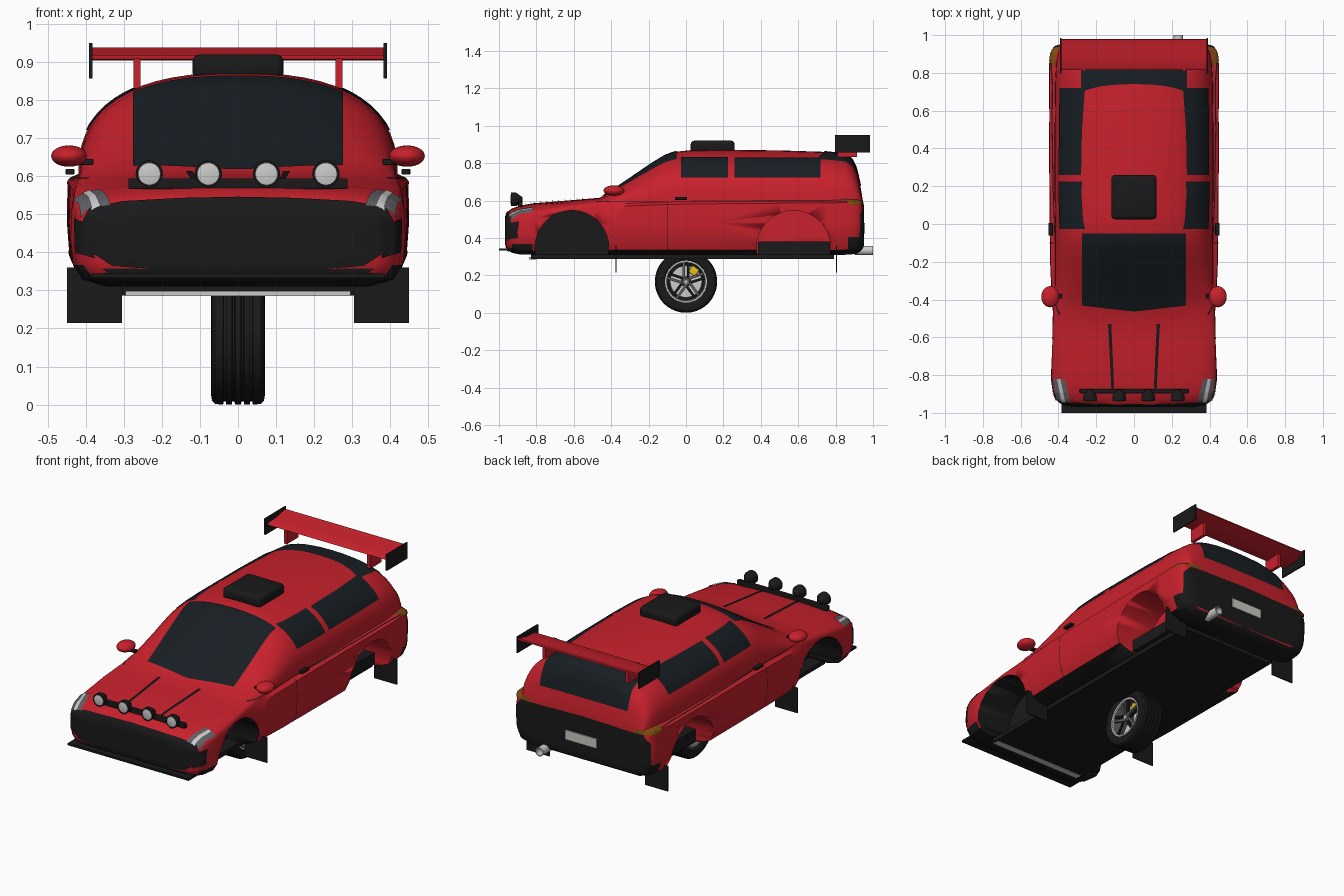
import bpy, bmesh, math
from mathutils import Vector, Matrix
from mathutils.bvhtree import BVHTree

if "Cube" in bpy.data.objects:
    bpy.data.objects.remove(bpy.data.objects["Cube"])


def material(name, r, g, b):
    m = bpy.data.materials.new(name)
    m.diffuse_color = (r, g, b, 1)
    m.use_nodes = True
    m.node_tree.nodes["Principled BSDF"].inputs["Base Color"].default_value = m.diffuse_color
    return m


RED = material("red_paint", .58, .015, .025)
BLACK = material("black_trim", .01, .01, .011)
GLASS = material("dark_glass", .009, .013, .017)
SILVER = material("silver", .55, .55, .56)
STEEL = material("steel", .12, .12, .13)
PALE = material("pale_plate", .6, .6, .55)
YELLOW = material("yellow", .8, .55, .01)
AMBER = material("amber", .2, .07, .005)


def finish(name, bm, *mats, angle=35, recalc=True):
    if recalc:
        bmesh.ops.recalc_face_normals(bm, faces=bm.faces)
    me = bpy.data.meshes.new(name)
    bm.to_mesh(me)
    bm.free()
    ob = bpy.data.objects.new(name, me)
    bpy.context.collection.objects.link(ob)
    for m in mats:
        me.materials.append(m)
    bpy.ops.object.select_all(action='DESELECT')
    ob.select_set(True)
    bpy.context.view_layer.objects.active = ob
    bpy.ops.object.shade_smooth_by_angle(angle=math.radians(angle))
    return ob


def box(name, x, y, z, mat, bevel=0, rot=None):
    bm = bmesh.new()
    lo, hi = Vector((x[0], y[0], z[0])), Vector((x[1], y[1], z[1]))
    bmesh.ops.create_cube(bm, size=1, matrix=Matrix.Translation((lo + hi) / 2) @ Matrix.Diagonal((*(hi - lo), 1)))
    if bevel:
        bmesh.ops.bevel(bm, geom=bm.edges[:], offset=bevel, segments=4, profile=.5, affect='EDGES')
    if rot:
        bm.transform(rot)
    return finish(name, bm, mat)


def lathe(name, profile, mat, centre, axis='X', n=48, closed=False):
    # profile = (position along axis, radius)
    bm = bmesh.new()
    rings = []
    for a, r in profile:
        ring = []
        for i in range(n):
            t = math.tau * i / n
            c, s = r * math.cos(t), r * math.sin(t)
            ring.append(bm.verts.new(Vector((a, c, s) if axis == 'X' else (c, a, s)) + Vector(centre)))
        rings.append(ring)
    pairs = list(zip(rings, rings[1:])) + ([(rings[-1], rings[0])] if closed else [])
    for p, q in pairs:
        for i in range(n):
            bm.faces.new((p[i], p[(i + 1) % n], q[(i + 1) % n], q[i]))
    if not closed:
        bm.faces.new(rings[0])
        bm.faces.new(rings[-1])
    return finish(name, bm, mat)


# body shell: y, half width, bottom, shoulder height, upper half width, top
STATIONS = [
    (-.965, .31, .365, .46, .31, .51), (-.955, .375, .335, .47, .375, .54),
    (-.93, .413, .32, .49, .41, .558), (-.89, .43, .312, .505, .427, .572),
    (-.82, .44, .31, .52, .435, .585), (-.6, .435, .31, .56, .43, .603),
    (-.46, .43, .31, .575, .425, .615), (-.38, .437, .31, .58, .42, .665),
    (-.3, .44, .31, .585, .417, .718), (-.23, .443, .31, .588, .417, .766),
    (-.17, .445, .31, .59, .417, .806), (-.11, .445, .31, .592, .417, .842),
    (-.06, .446, .31, .594, .417, .86), (.02, .447, .31, .595, .418, .869),
    (.15, .448, .31, .597, .42, .872), (.5, .45, .31, .60, .42, .868),
    (.75, .45, .31, .60, .417, .86), (.85, .449, .31, .605, .412, .848),
    (.885, .445, .312, .605, .405, .825), (.91, .44, .315, .605, .40, .775),
    (.928, .43, .325, .60, .39, .70), (.94, .415, .335, .58, .385, .635), (.947, .39, .36, .54, .37, .59)]


def section(w, zb, zs, w2, zt):
    h = zs - zb
    half = [(.0, zb), (.78 * w, zb), (.93 * w, zb + .09 * h), (.985 * w, zb + .28 * h),
            (w, zb + .6 * h), (.995 * w, zs - .05 * h)]
    for i in range(15):
        t = math.pi / 2 * i / 14
        half.append((w2 * max(0, math.cos(t)) ** .8, zs + (zt - zs) * math.sin(t) ** .8))
    half[-1] = (0, zt)
    return half + [(-x, z) for x, z in half[-2:0:-1]]


bm = bmesh.new()
loops = [[bm.verts.new((x, s[0], z)) for x, z in section(*s[1:])] for s in STATIONS]
for p, q in zip(loops, loops[1:]):
    for i in range(len(p)):
        j = (i + 1) % len(p)
        bm.faces.new((p[i], p[j], q[j], q[i]))
bm.faces.new(loops[0])
bm.faces.new(loops[-1])
bmesh.ops.recalc_face_normals(bm, faces=bm.faces)
for f in bm.faces:
    f.material_index = 1 if f.normal.z < -.5 else 0
TREE = BVHTree.FromBMesh(bm)
body = finish("body_shell", bm, RED, BLACK)

# wheel arches cut into the shell
for yc, mat, tag in ((-.61, BLACK, "front"), (.575, RED, "rear")):
    for s in (-1, 1):
        cut = lathe(tag + "_arch_cutter", [(s * .22, .197), (s * .6, .197)], mat, (0, yc, .35), n=56)
        cut.hide_render = True
        mod = body.modifiers.new("arch", 'BOOLEAN')
        mod.object, mod.operation, mod.solver = cut, 'DIFFERENCE', 'EXACT'
        mod.material_mode = 'TRANSFER'
        bpy.context.view_layer.objects.active = body
        bpy.ops.object.modifier_apply(modifier=mod.name)
        bpy.data.objects.remove(cut)


def along(pts, t):
    k = min(int(t * (len(pts) - 1)), len(pts) - 2)
    return Vector(pts[k]).lerp(Vector(pts[k + 1]), t * (len(pts) - 1) - k)


def decal(name, a, b, direction, mat, nu=24, nv=12, lift=.004):
    # thin panel between two polylines, projected on the shell
    d = Vector(direction).normalized()
    bm = bmesh.new()
    grid = []
    for i in range(nu + 1):
        row = []
        for j in range(nv + 1):
            p = along(a, i / nu).lerp(along(b, i / nu), j / nv)
            hit, nor, _, _ = TREE.ray_cast(p - d * 2, d)
            if hit is None:
                hit, nor, _, _ = TREE.find_nearest(p)
            row.append(bm.verts.new(hit + nor * lift))
        grid.append(row)
    for i in range(nu):
        for j in range(nv):
            f = bm.faces.new((grid[i][j], grid[i + 1][j], grid[i + 1][j + 1], grid[i][j + 1]))
    bm.normal_update()
    if sum(f.normal.dot(d) for f in bm.faces) > 0:
        bmesh.ops.reverse_faces(bm, faces=bm.faces[:])
    return finish(name, bm, mat, recalc=False)


DOWN, BACK, FWD = (0, 0, -1), (0, 1, 0), (0, -1, 0)
# glass
decal("windshield", [(-.275, -.43, 1), (0, -.462, 1), (.275, -.43, 1)], [(-.275, -.05, 1), (.275, -.05, 1)], DOWN, GLASS, 24, 24)
decal("rear_window", [(-.28, .75, .87), (.28, .75, .87)], [(-.28, .93, .68), (.28, .93, .68)], (0, -.7, -.7), GLASS, 24, 24)
# nose grille and rear bumper panel
top = [(-.412, 0, .47), (-.39, 0, .515), (-.3, 0, .532), (-.15, 0, .54), (0, 0, .543)]
low = [(-.412, 0, .46), (-.40, 0, .41), (-.33, 0, .365), (-.18, 0, .354), (0, 0, .35)]
mir = lambda pts: pts + [(-x, y, z) for x, y, z in pts[-2::-1]]
decal("front_grille", mir(top), mir(low), BACK, BLACK, 48, 14)
decal("lower_front_bumper", [(-.36, 0, .358), (.36, 0, .358)], [(-.3, 0, .325), (.3, 0, .325)], BACK, BLACK)
decal("rear_bumper", [(-.428, 0, .53), (-.39, 0, .575), (0, 0, .585), (.39, 0, .575), (.428, 0, .53)],
      [(-.425, 0, .37), (-.39, 0, .345), (0, 0, .335), (.39, 0, .345), (.425, 0, .37)], FWD, BLACK, 48, 14)

for s in (-1, 1):
    side = (-s, 0, 0)
    q = lambda y0, y1, z: [(s, y0, z), (s, y1, z)]
    decal("front_side_window", q(-.027, .224, .72), q(-.027, .224, .828), side, GLASS)
    decal("rear_side_window", q(.26, .72, .722), q(.26, .72, .826), side, GLASS)
    decal("door_seam", q(-.102, -.098, .325), q(-.102, -.098, .59), side, BLACK, 2, 20, .002)
    decal("belt_seam", q(-.48, .9, .592), q(-.48, .9, .595), side, BLACK, 40, 1, .002)
    decal("rear_corner_trim", q(.865, .93, .335), q(.865, .93, .405), side, BLACK, 10, 6)
    decal("front_corner_vent", [(s * .375, 0, .385), (s * .425, 0, .40)], [(s * .385, 0, .47), (s * .428, 0, .49)], BACK, BLACK, 10, 8)
    decal("tail_light", [(s * .37, 1, .595), (s * .47, .9, .605)], [(s * .37, 1, .575), (s * .47, .9, .58)], (-s * .6, -.8, 0), AMBER, 10, 4)
    decal("headlight", [(s * .335, -.945, 1), (s * .41, -.93, 1)], [(s * .365, -.82, 1), (s * .43, -.82, 1)], DOWN, STEEL, 12, 16)
    decal("headlight_strip", [(s * .362, -.94, 1), (s * .382, -.94, 1)], [(s * .388, -.82, 1), (s * .405, -.82, 1)], DOWN, SILVER, 8, 16, .007)
    decal("hood_vent_line", [(s * .12, -.53, 1), (s * .137, -.53, 1)], [(s * .105, -.87, 1), (s * .12, -.87, 1)], DOWN, BLACK, 3, 20, .006)
    # door handle, mirror, mud flaps, wing supports
    box("door_handle", sorted((s * .43, s * .453)), (-.06, .005), (.604, .619), BLACK, .003)
    box("mirror_stem", sorted((s * .38, s * .44)), (-.395, -.37), (.63, .645), BLACK, .003)
    bm = bmesh.new()
    bmesh.ops.create_uvsphere(bm, u_segments=32, v_segments=16, radius=1,
                              matrix=Matrix.Translation((s * .444, -.385, .653)) @ Matrix.Diagonal((.047, .056, .028, 1)))
    finish("side_mirror", bm, RED)
    for y in (-.375, .805):
        box("mud_flap", sorted((s * .305, s * .449)), (y - .003, y + .003), (.215, .36), BLACK)
    box("wing_support", sorted((s * .256, s * .274)), (.81, .915), (.832, .91), RED)
    box("wing_end_plate", sorted((s * .383, s * .391)), (.797, .985), (.857, .95), BLACK)

# rear wing blade, slightly tilted aerofoil
bm = bmesh.new()
foil = [(.815, .908), (.83, .904), (.92, .91), (.98, .93), (.978, .938), (.90, .922), (.83, .918)]
bmesh.ops.extrude_face_region(bm, geom=[bm.faces.new([bm.verts.new((-.384, y, z)) for y, z in foil])])
for v in list(bm.verts)[len(foil):]:
    v.co.x = .384
finish("rear_wing", bm, RED)

# roof scoop, splitter, floor
box("roof_scoop", (-.12, .12), (.025, .26), (.855, .92), BLACK, .02)
box("front_splitter", (-.385, .385), (-1, -.80), (.332, .344), BLACK)
box("floor_plate", (-.305, .305), (-.83, .79), (.287, .312), BLACK)
box("skid_strip", (-.295, .295), (-.84, -.80), (.285, .299), SILVER)
box("rear_inner_sill", (-.33, .33), (.385, .77), (.312, .38), BLACK)

# number plate and exhaust
box("number_plate", (-.1, .1), (.94, .957), (.425, .48), PALE)
lathe("exhaust_pipe", [(.9, .025), (1, .025), (1, .02), (.9, .02)], SILVER, (.235, 0, .333), 'Y', 24, True)

# light bar with four round lamps
box("light_bar", (-.288, .288), (-.897, -.873), (.566, .594), BLACK, .004)
for x in (-.233, -.078, .075, .231):
    lathe("lamp_housing", [(-.875, .012), (-.9, .03), (-.91, .036), (-.936, .036), (-.936, .031), (-.93, .03)], BLACK, (x, 0, .606), 'Y', 32)
    lathe("lamp_lens", [(-.928, .031), (-.936, .029), (-.939, .015)], SILVER, (x, 0, .606), 'Y', 32)

# single wheel under the middle: tyre with grooves, rim, brake, spokes
C = (0, 0, .1665)
tread = [(-.06, .109), (-.068, .118), (-.071, .14), (-.068, .157), (-.06, .165)]
for g in (-.035, -.012, .012, .035):
    tread += [(g - .004, .1665), (g - .003, .158), (g + .003, .158), (g + .004, .1665)]
tread += [(.06, .165), (.068, .157), (.071, .14), (.068, .118), (.06, .109)]
lathe("tyre", tread, BLACK, C, n=64, closed=True)
lathe("rim_barrel", [(-.062, .112), (-.062, .102), (0, .096), (.06, .102), (.062, .112)], STEEL, C, n=64, closed=True)
lathe("rim_lip", [(.058, .112), (.067, .112), (.067, .104), (.058, .102)], SILVER, C, n=64, closed=True)
lathe("brake_disc", [(.012, .085), (.022, .085)], SILVER, C, n=48)
lathe("wheel_back", [(-.03, .1), (.005, .1)], BLACK, C, n=48)
lathe("hub", [(.01, .028), (.054, .026), (.06, .02)], STEEL, C, n=32)
lathe("hub_cap", [(.055, .012), (.064, .01)], SILVER, C, n=24)
for k in range(5):
    for o in (-.012, .012):
        turn = Matrix.Translation(C) @ Matrix.Rotation(math.tau * k / 5, 4, 'X')
        box("spoke", (.042, .058), (o - .007, o + .007), (.012, .105), STEEL if o < 0 else BLACK, .002, turn)
box("brake_caliper", (.008, .04), (-.022, .022), (.05, .092), YELLOW, .004,
    Matrix.Translation(C) @ Matrix.Rotation(math.radians(-36), 4, 'X'))
